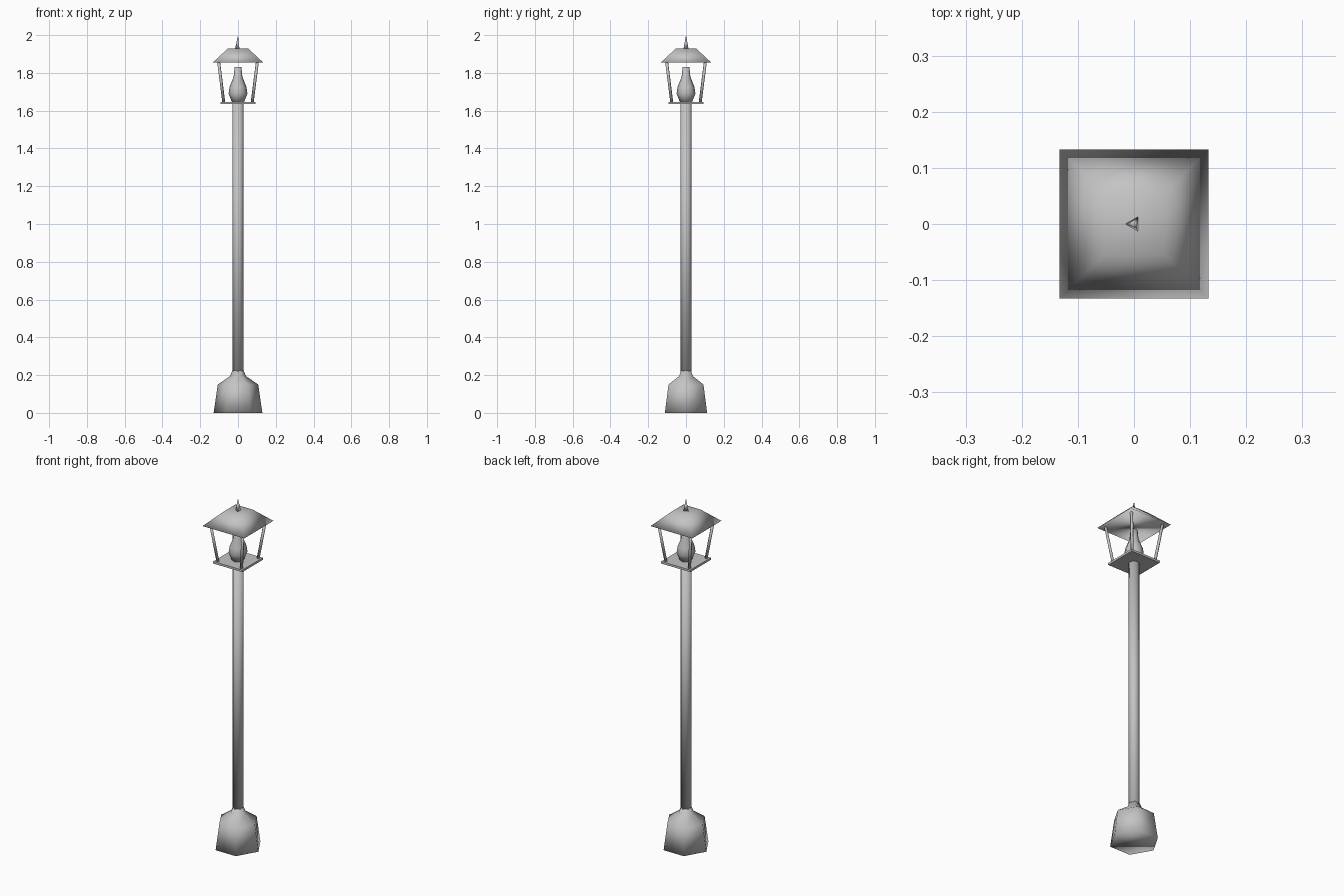
import bpy, bmesh, math
from mathutils import Vector

if "Cube" in bpy.data.objects:
    bpy.data.objects.remove(bpy.data.objects["Cube"])

grey = bpy.data.materials.new("grey metal")
grey.diffuse_color = (0.55, 0.55, 0.55, 1)
grey.use_nodes = True
grey.node_tree.nodes["Principled BSDF"].inputs["Base Color"].default_value = grey.diffuse_color


def lathe(name, profile, sides, turn=0.0, smooth=True):
    """Stack rings of (radius, z) and cap both ends."""
    bm = bmesh.new()
    rings = []
    for r, z in profile:
        if r == 0:
            rings.append([bm.verts.new((0, 0, z))])
            continue
        angles = [turn + 2 * math.pi * i / sides for i in range(sides)]
        rings.append([bm.verts.new((r * math.cos(a), r * math.sin(a), z)) for a in angles])
    for a, b in zip(rings, rings[1:]):
        for i in range(sides):
            j = (i + 1) % sides
            if len(b) == 1:
                bm.faces.new((a[i], a[j], b[0]))
            else:
                bm.faces.new((a[i], a[j], b[j], b[i]))
    for ring in (rings[0], rings[-1]):
        if len(ring) > 2:
            bm.faces.new(ring)
    bmesh.ops.recalc_face_normals(bm, faces=bm.faces)
    for f in bm.faces:
        f.smooth = smooth
    mesh = bpy.data.meshes.new(name)
    bm.to_mesh(mesh)
    bm.free()
    mesh.materials.append(grey)
    obj = bpy.data.objects.new(name, mesh)
    bpy.context.collection.objects.link(obj)
    return obj


R2 = math.sqrt(2)
Q = math.pi / 4

# Six-sided foot flaring out from the pole
lathe("foot", [(0.129, 0), (0.107, 0.15), (0.042, 0.195), (0.03, 0.225)], 6)

# Tall pole
lathe("pole", [(0.028, 0.2), (0.028, 1.637)], 12)

# Square lantern floor
lathe("lantern_floor", [(0.093 * R2, 1.635), (0.093 * R2, 1.647)], 4, Q, False)

# Lamp bulb
lathe("bulb", [(0.032, 1.645), (0.05, 1.69), (0.045, 1.725),
               (0.023, 1.78), (0.018, 1.832)], 8)

# Four posts leaning outward to the roof
for sx in (-1, 1):
    for sy in (-1, 1):
        low = Vector((sx * 0.075, sy * 0.075, 1.642))
        high = Vector((sx * 0.103, sy * 0.103, 1.862))
        post = lathe("lantern_post", [(0.008, 0), (0.008, (high - low).length)], 6)
        post.location = low
        post.rotation_euler = (high - low).to_track_quat('Z', 'Y').to_euler()

# Square hipped roof with flat top
lathe("roof", [(0.133 * R2, 1.855), (0.054 * R2, 1.929)], 4, Q)

# Three-sided spike
lathe("spike", [(0.0155, 1.927), (0, 2.0)], 3, math.pi)
